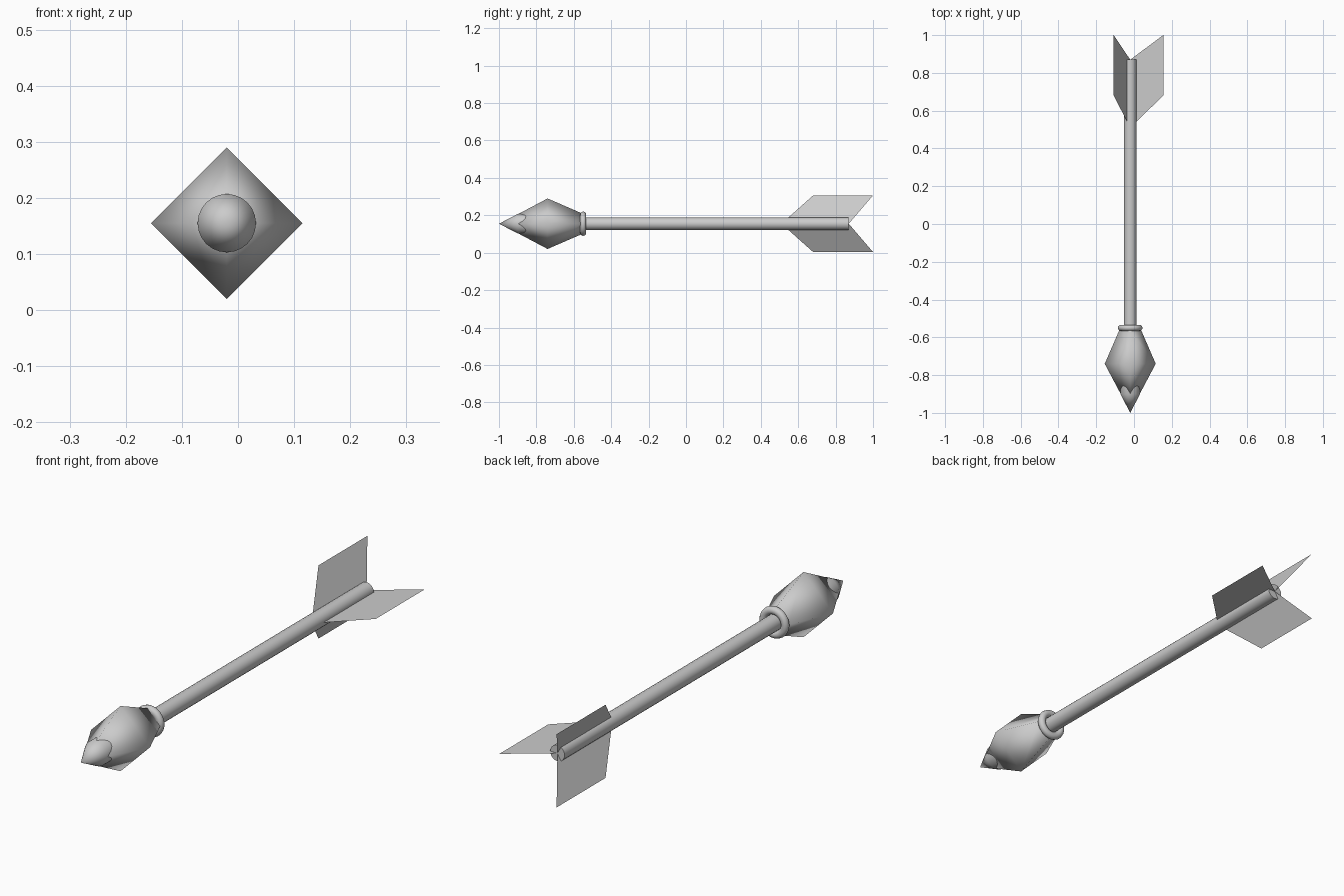
import bpy, bmesh
from math import sin, cos, pi, radians
from mathutils import Matrix

cube = bpy.data.objects.get("Cube")
if cube:
    bpy.data.objects.remove(cube)

AXIS_X, AXIS_Z = -0.02, 0.155      # centre line of the arrow, running along y

grey = bpy.data.materials.new("plain grey")
grey.use_nodes = True
colour = (0.6, 0.6, 0.6, 1)
grey.diffuse_color = colour
grey.node_tree.nodes["Principled BSDF"].inputs["Base Color"].default_value = colour


def finish(name, bm, smooth):
    """Turn a bmesh into an object on the arrow's centre line."""
    bmesh.ops.recalc_face_normals(bm, faces=bm.faces)
    for face in bm.faces:
        face.smooth = smooth
    mesh = bpy.data.meshes.new(name)
    bm.to_mesh(mesh)
    bm.free()
    mesh.materials.append(grey)
    obj = bpy.data.objects.new(name, mesh)
    obj.location = (AXIS_X, 0, AXIS_Z)
    bpy.context.collection.objects.link(obj)
    return obj


def turned(name, profile, sides, closed=False, sharp=None):
    """Revolve (y, radius) points around the centre line."""
    bm = bmesh.new()
    rings = []
    for y, r in profile:
        rings.append([bm.verts.new((r * cos(2 * pi * i / sides), y,
                                    r * sin(2 * pi * i / sides)))
                      for i in range(sides)])
    pairs = list(zip(rings, rings[1:]))
    if closed:
        pairs.append((rings[-1], rings[0]))
    for a, b in pairs:
        for i in range(sides):
            j = (i + 1) % sides
            bm.faces.new((a[i], a[j], b[j], b[i]))
    bmesh.ops.remove_doubles(bm, verts=bm.verts, dist=1e-5)
    obj = finish(name, bm, True)
    if sharp:
        bpy.ops.object.select_all(action='DESELECT')
        obj.select_set(True)
        bpy.context.view_layer.objects.active = obj
        bpy.ops.object.shade_smooth_by_angle(angle=radians(sharp))
    return obj


# Four-sided head, shaded softly across its edges
turned("head", [(-0.995, 0), (-0.74, 0.135), (-0.56, 0.057), (-0.56, 0)], 4)

# Round pointed tip poking through the head's faces
turned("tip", [(-1, 0), (-0.9, 0.052), (-0.84, 0.052), (-0.8, 0)], 24, sharp=40)

# Ring around the neck
ring = [(-0.55 + 0.016 * cos(2 * pi * k / 12), 0.049 + 0.016 * sin(2 * pi * k / 12))
        for k in range(12)]
turned("neck_ring", ring, 32, closed=True)

# Shaft
turned("shaft", [(-0.58, 0), (-0.58, 0.033), (0.87, 0.033), (0.87, 0)], 20, sharp=40)

# Three flat tail fins, evenly spaced round the shaft
fin_outline = [(0, 0.51), (0.175, 0.68), (0.175, 1), (0, 0.87)]
for name, turn in (("left_fin", 0), ("upper_right_fin", 120), ("lower_right_fin", 240)):
    bm = bmesh.new()
    bm.faces.new([bm.verts.new((r, y, 0)) for r, y in fin_outline])
    bm.transform(Matrix.Rotation(radians(turn), 4, 'Y'))
    finish(name, bm, False)
    # rotation about y carries +x towards -z, so the 120 degree fin hangs down
    if turn:
        bpy.data.objects[name].name = "lower_fin" if turn == 120 else "upper_fin"
